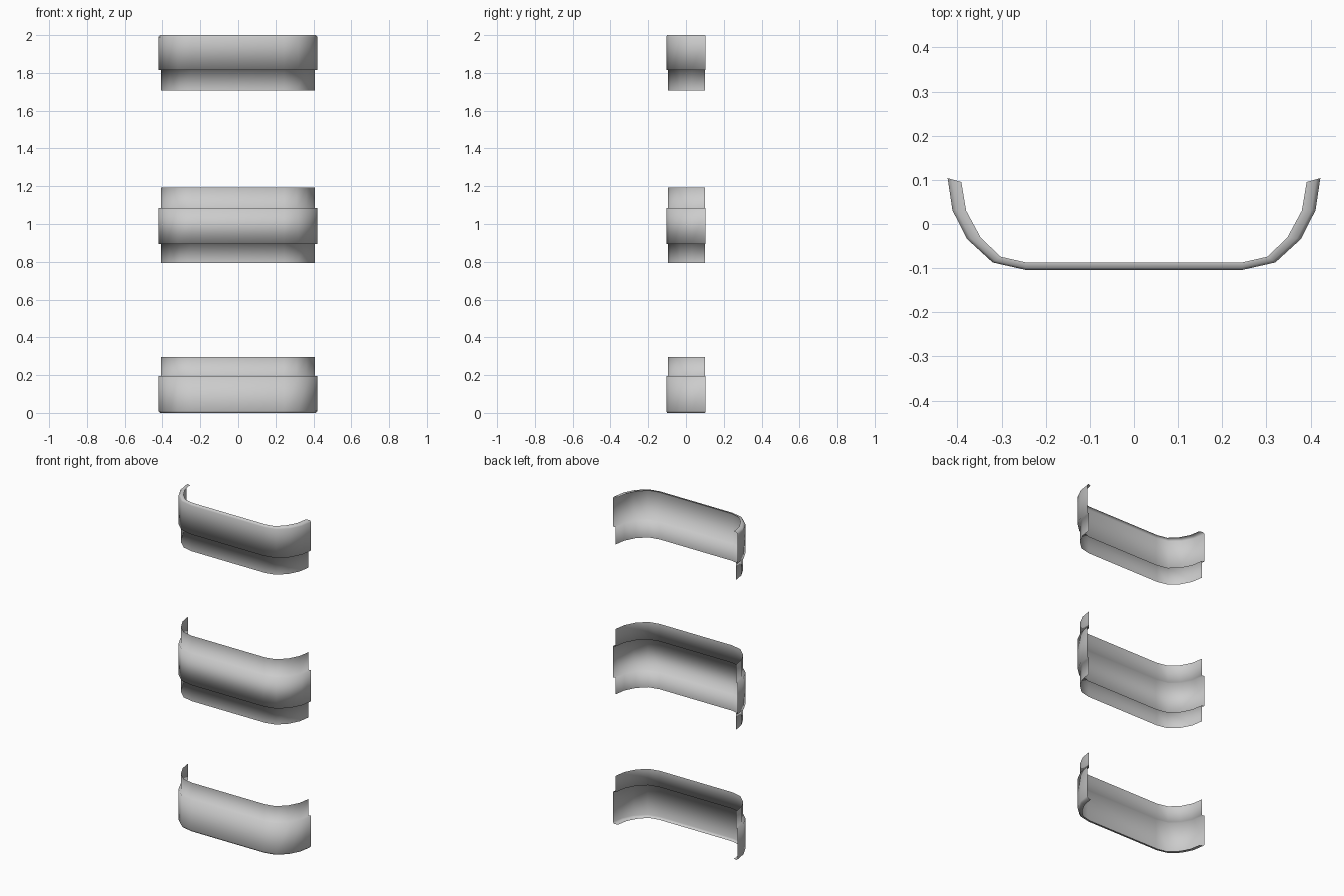
import bpy, bmesh

if "Cube" in bpy.data.objects:
    bpy.data.objects.remove(bpy.data.objects["Cube"])

# Plan of one half, from the front flat to the rear end: outer wall and lip edge
OUTER = [(.245, -.104), (.32, -.087), (.378, -.034), (.411, .031), (.422, .104)]
INNER = [(.245, -.087), (.302, -.074), (.347, -.031), (.38, .03), (.391, .095)]


def plan(t):
    """U-shaped plan at inset t (0 = outer wall, 1 = lip edge), left to right."""
    half = [(a[0] + (b[0] - a[0]) * t, a[1] + (b[1] - a[1]) * t)
            for a, b in zip(OUTER, INNER)]
    return [(-x, y) for x, y in reversed(half)] + half


def band(name, section):
    """Sweep a wall section of (inset, z), bottom to top, around the plan."""
    bm = bmesh.new()
    rows = [[bm.verts.new((x, y, z)) for x, y in plan(t)] for t, z in section]
    for lo, hi in zip(rows, rows[1:]):
        for i in range(len(lo) - 1):
            face = bm.faces.new((lo[i], lo[i + 1], hi[i + 1], hi[i]))
            face.smooth = True
    mesh = bpy.data.meshes.new(name)
    bm.to_mesh(mesh)
    bm.free()
    obj = bpy.data.objects.new(name, mesh)
    bpy.context.collection.objects.link(obj)


N = 0.5  # inset of the narrow, stepped-in wall

# Lower band: turned-in lip at the bottom, stepped-in neck at the top
band("bottom_band", [(1, 0), (.3, 0), (0, .01), (0, .195), (N, .195), (N, .295)])
# Middle band: stepped-in necks at both ends
band("middle_band", [(N, .793), (N, .895), (0, .895), (0, 1.085), (N, 1.085), (N, 1.192)])
# Upper band: neck at the bottom, turned-in lip at the top
band("top_band", [(N, 1.708), (N, 1.815), (0, 1.815), (0, 1.99), (.3, 2), (1, 2)])
